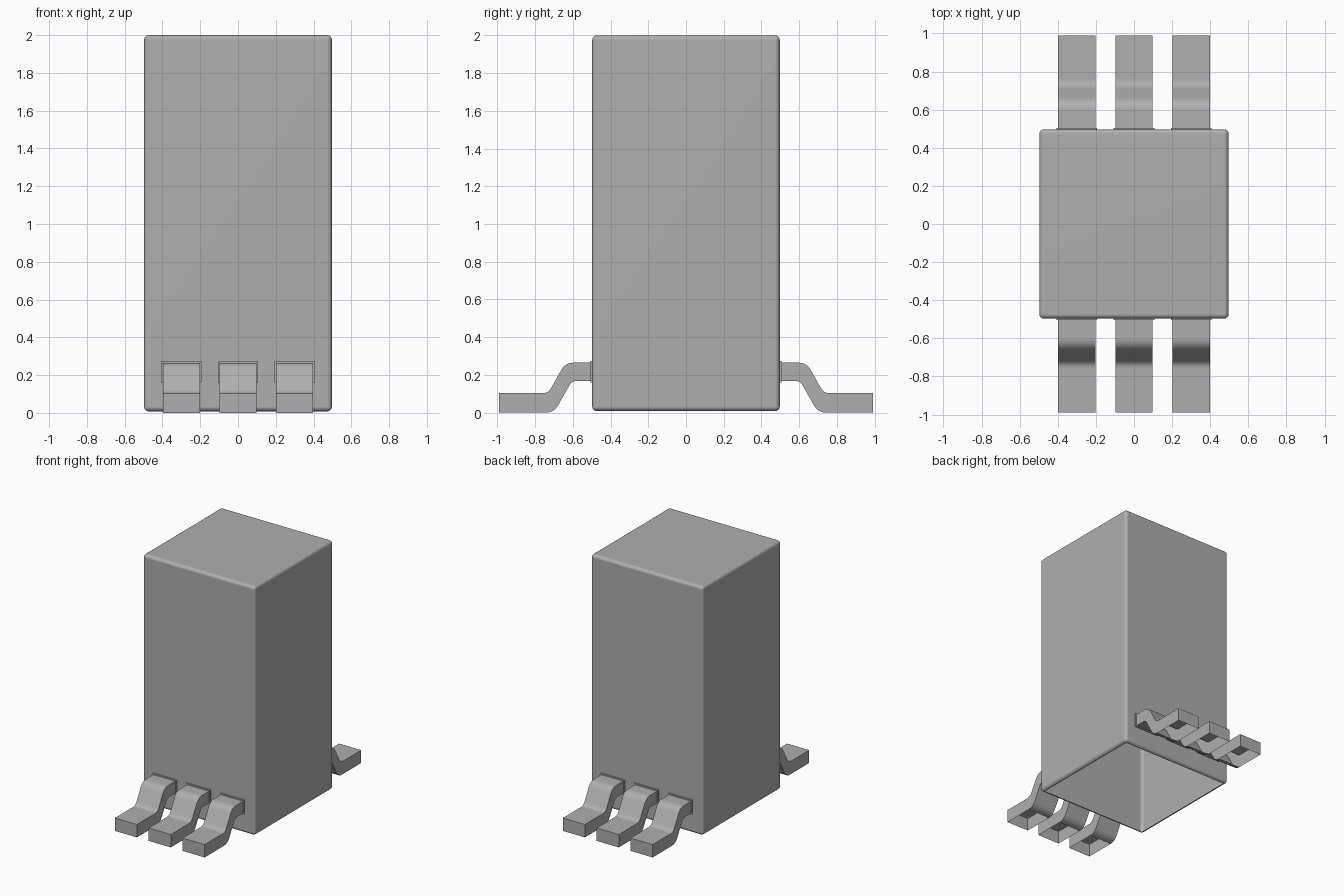
import bpy, bmesh
from mathutils import Vector

if "Cube" in bpy.data.objects:
    bpy.data.objects.remove(bpy.data.objects["Cube"])

WALL = 0.497  # half width of the body
GREY = bpy.data.materials.new("dark_grey")
GREY.diffuse_color = (0.43, 0.43, 0.43, 1)
GREY.use_nodes = True
GREY.node_tree.nodes["Principled BSDF"].inputs["Base Color"].default_value = GREY.diffuse_color


def finish(name, bm, drop):
    """Orient faces, remove the open sides, and make a smooth-by-angle object."""
    bmesh.ops.recalc_face_normals(bm, faces=bm.faces)
    bm.normal_update()
    gone = [f for f in bm.faces if drop(f)]
    bmesh.ops.delete(bm, geom=gone, context='FACES')
    mesh = bpy.data.meshes.new(name)
    bm.to_mesh(mesh)
    bm.free()
    mesh.materials.append(GREY)
    ob = bpy.data.objects.new(name, mesh)
    bpy.context.collection.objects.link(ob)
    bpy.ops.object.select_all(action='DESELECT')
    ob.select_set(True)
    bpy.context.view_layer.objects.active = ob
    bpy.ops.object.shade_smooth_by_angle(angle=0.6)
    # Keeps the large faces flat beside the rounded edges
    ob.modifiers.new("flat_faces", 'WEIGHTED_NORMAL').keep_sharp = True
    return ob


def box(lo, hi):
    bm = bmesh.new()
    bmesh.ops.create_cube(bm, size=1)
    lo, hi = Vector(lo), Vector(hi)
    for v in bm.verts:
        v.co = (lo + hi) / 2 + v.co * (hi - lo)
    return bm


def rounded(points, steps=5):
    """Profile points (y, z, setback); corners with a setback become curves."""
    out = []
    n = len(points)
    for i, (y, z, r) in enumerate(points):
        p = Vector((y, z))
        if r == 0:
            out.append(p)
            continue
        a = p + (Vector(points[i - 1][:2]) - p).normalized() * r
        b = p + (Vector(points[(i + 1) % n][:2]) - p).normalized() * r
        for k in range(steps + 1):
            t = k / steps
            out.append(a * (1 - t) ** 2 + p * 2 * t * (1 - t) + b * t * t)
    return out


# Body: tall rounded box, open underneath
bm = box((-WALL, -WALL, 0.008), (WALL, WALL, 2.0))
bmesh.ops.bevel(bm, geom=bm.edges[:], offset=0.025, segments=4,
                profile=0.5, affect='EDGES')
finish("body", bm, lambda f: f.normal.z < -0.99 and f.calc_area() > 0.5)

# Gull-wing lead profile in the y-z plane
PROFILE = rounded([(WALL, 0.265, 0), (0.64, 0.265, 0.045), (0.73, 0.103, 0.03),
                   (0.99, 0.103, 0), (0.99, 0.0, 0), (0.70, 0.0, 0.045),
                   (0.605, 0.168, 0.025), (WALL, 0.168, 0)])

for side, label in ((-1, "front"), (1, "back")):
    for i, x in enumerate((-0.3, 0.0, 0.3), 1):
        # Lead: extruded profile, open under the foot and into the body
        bm = bmesh.new()
        face = bm.faces.new([bm.verts.new((x - 0.098, side * p.x, p.y))
                             for p in PROFILE])
        new = bmesh.ops.extrude_face_region(bm, geom=[face])["geom"]
        bmesh.ops.translate(bm, vec=(0.196, 0, 0),
                            verts=[v for v in new if isinstance(v, bmesh.types.BMVert)])
        finish(f"{label}_lead_{i}", bm,
               lambda f: all(v.co.z < 0.001 for v in f.verts)
               or all(abs(v.co.y) < WALL + 0.001 for v in f.verts))

        # Collar: thin raised frame where the lead meets the body
        y0, y1 = sorted((side * WALL, side * 0.505))
        bm = box((x - 0.107, y0, 0.16), (x + 0.107, y1, 0.275))
        finish(f"{label}_collar_{i}", bm, lambda f: f.normal.y * side < -0.9)
